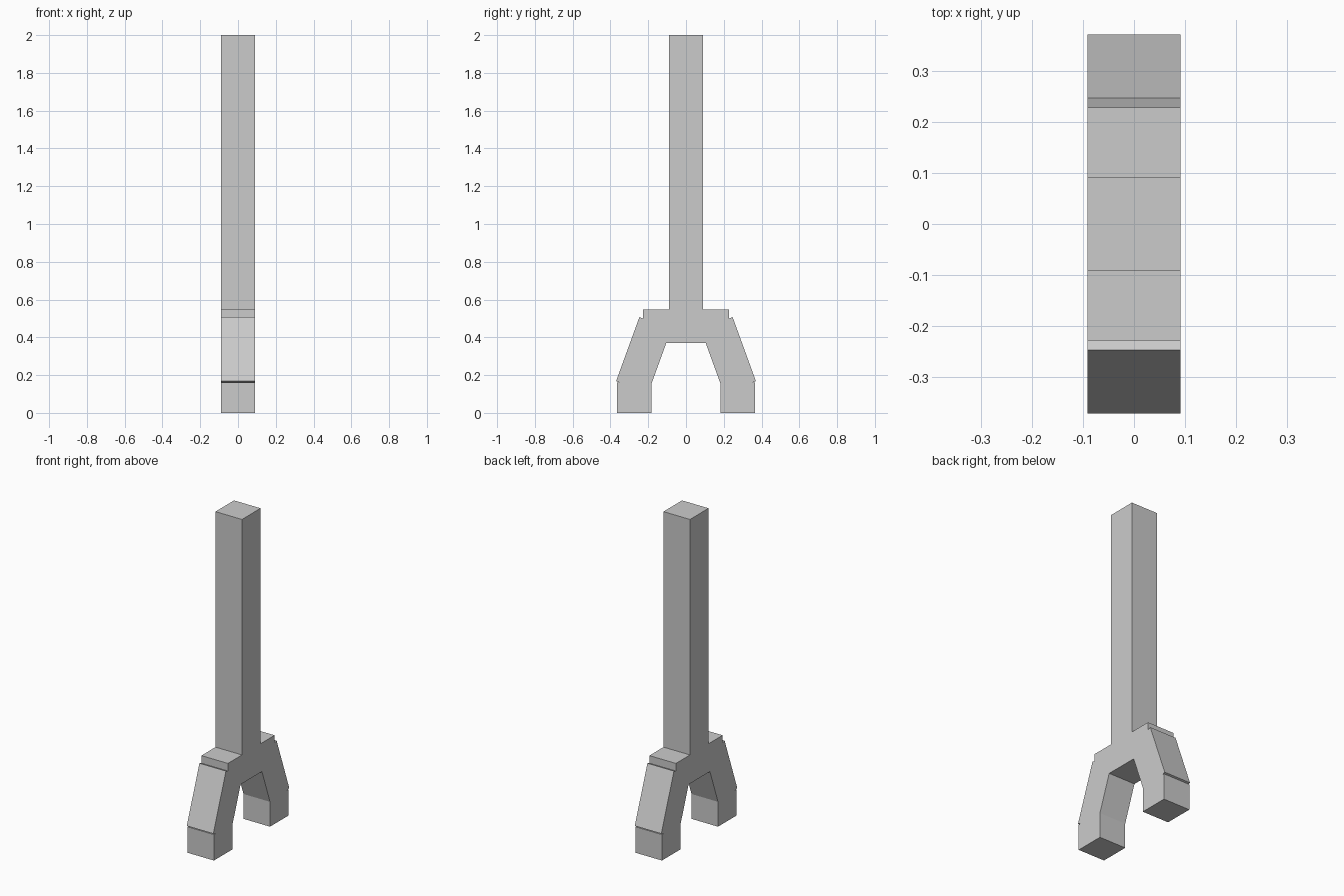
import bpy
import math

if "Cube" in bpy.data.objects:
    bpy.data.objects.remove(bpy.data.objects["Cube"])

W = 0.181            # square section shared by every beam
FORK_TOP = 0.547
FORK_UNDER = 0.37


def beam(name, y, z, depth, height, tilt=0.0):
    bpy.ops.mesh.primitive_cube_add(size=1, location=(0, y, z), rotation=(tilt, 0, 0))
    ob = bpy.context.object
    ob.name = name
    ob.scale = (W, depth, height)
    bpy.ops.object.transform_apply(location=False, rotation=False, scale=True)
    return ob


# Upright shaft
beam("shaft", 0, (FORK_TOP + 2) / 2, W, 2 - FORK_TOP)

# Crossbar joining the two prongs
beam("crossbar", 0, (FORK_TOP + FORK_UNDER) / 2, 0.455, FORK_TOP - FORK_UNDER)

# Splayed prongs and vertical feet on each side
for side, label in ((1, "back"), (-1, "front")):
    beam(label + "_prong", side * 0.2235, 0.3066, W, 0.361, side * math.radians(20))
    beam(label + "_foot", side * 0.2735, 0.08, W, 0.16)
